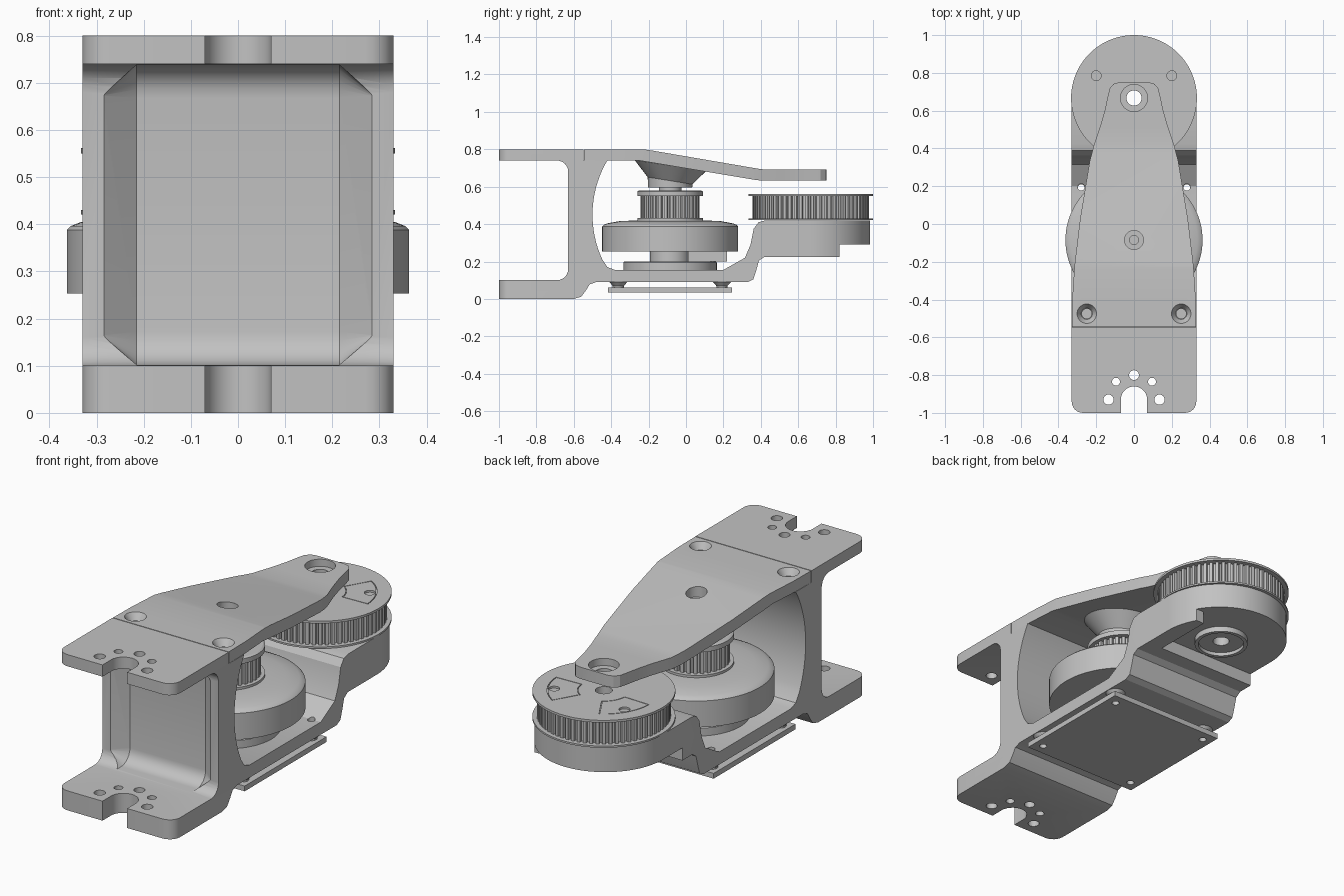
import bpy, bmesh
from math import sin, cos, pi, radians

old = bpy.data.objects.get("Cube")
if old:
    bpy.data.objects.remove(old)

grey = bpy.data.materials.new("plain_grey")
grey.use_nodes = True
COL = (0.54, 0.54, 0.54, 1)
grey.diffuse_color = COL
grey.node_tree.nodes["Principled BSDF"].inputs["Base Color"].default_value = COL

MOTOR_Y, WHEEL_Y, HALF = -0.085, 0.667, 0.33


def finish(name, bm):
    bmesh.ops.recalc_face_normals(bm, faces=bm.faces)
    me = bpy.data.meshes.new(name)
    bm.to_mesh(me)
    bm.free()
    me.materials.append(grey)
    ob = bpy.data.objects.new(name, me)
    bpy.context.collection.objects.link(ob)
    return ob


def prism(name, pts, lo, hi, axis="z"):
    """Extrude a closed outline along z (xy points) or x (yz points)."""
    put = (lambda p, h: (p[0], p[1], h)) if axis == "z" else (lambda p, h: (h, p[0], p[1]))
    bm = bmesh.new()
    a = [bm.verts.new(put(p, lo)) for p in pts]
    b = [bm.verts.new(put(p, hi)) for p in pts]
    bm.faces.new(a)
    bm.faces.new(b)
    for i in range(len(pts)):
        j = (i + 1) % len(pts)
        bm.faces.new((a[i], a[j], b[j], b[i]))
    return finish(name, bm)


def arc(cx, cy, r, a0, a1, n):
    return [(cx + r * cos(radians(a0 + (a1 - a0) * i / n)),
             cy + r * sin(radians(a0 + (a1 - a0) * i / n))) for i in range(n + 1)]


def lathe(name, x, y, prof, n=64):
    """Solid of revolution from (radius, z) pairs, bottom to top."""
    bm = bmesh.new()
    rings = [[bm.verts.new((x + r * cos(2 * pi * i / n), y + r * sin(2 * pi * i / n), z))
              for i in range(n)] for r, z in prof]
    bm.faces.new(rings[0])
    bm.faces.new(rings[-1])
    for a, b in zip(rings, rings[1:]):
        for i in range(n):
            j = (i + 1) % n
            bm.faces.new((a[i], a[j], b[j], b[i]))
    return finish(name, bm)


def boolean(ob, cutter, op="DIFFERENCE"):
    m = ob.modifiers.new("cut", "BOOLEAN")
    m.operation, m.object, m.solver = op, cutter, "EXACT"
    bpy.context.view_layer.objects.active = ob
    bpy.ops.object.modifier_apply(modifier=m.name)
    bpy.data.objects.remove(cutter)


def hole(ob, x, y, r, lo=-0.1, hi=1.0, r_top=None):
    boolean(ob, lathe("cutter", x, y, [(r, lo), (r_top or r, hi)], 32))


def box(name, lo, hi):
    pts = [(lo[0], lo[1]), (hi[0], lo[1]), (hi[0], hi[1]), (lo[0], hi[1])]
    return prism(name, pts, lo[2], hi[2])


# main frame: side profile trimmed by its plan outline
side = [(-1.1, 0), (-.6, 0), (-.56, .012), (-.535, .045), (-.515, .078), (-.48, .09),
        (.33, .09), (.36, .105), (.375, .15), (.39, .205), (.42, .225), (.82, .225),
        (.82, .29), (1.1, .29), (1.1, .42), (.425, .42), (.388, .41), (.362, .375),
        (.345, .29), (.315, .22), (.2, .155), (-.38, .155), (-.42, .17)]
side += arc(.07, .45, .57, 205, 152, 16)
side += [(-.42, .74), (-.549, .74), (-.549, .8), (-1.1, .8), (-1.1, .74)]
side += arc(-.69, .68, .06, 90, 0, 6) + arc(-.69, .16, .06, 0, -90, 6) + [(-1.1, .1)]
frame = prism("frame", side, -.5, .5, "x")
plan = arc(HALF - .06, -.94, .06, -90, 0, 6) + arc(0, WHEEL_Y - .012, HALF, 0, 180, 48)
plan += arc(-HALF + .06, -.94, .06, 180, 270, 6)
plan += [(-.07, -1)] + arc(0, -.93, .07, 180, 0, 14) + [(.07, -1)]
boolean(frame, prism("cutter", plan, -.2, 1), "INTERSECT")

# recess on the fork web: rounded slot with slanted side walls
slot = [(-.7, .738)] + arc(-.64, .668, .07, 90, 0, 6) + arc(-.64, .172, .07, 0, -90, 6) + [(-.7, .102)]
bm = bmesh.new()
for s in (-1, 1):
    for y, z in slot:
        bm.verts.new((s * .215, y, z))
    for z in (.165, .672):
        bm.verts.new((s * .29, -.635, z))
bmesh.ops.convex_hull(bm, input=bm.verts)
boolean(frame, finish("cutter", bm))

# fork holes, axle bore, one-sided underside step
hole(frame, 0, -.8, .026)
for s in (-1, 1):
    hole(frame, s * .095, -.835, .021)
    hole(frame, s * .135, -.93, .027)
    hole(frame, s * .28, .195, .018, .05, .3)
boolean(frame, box("cutter", (-.5, .5, .1), (.24, 1.1, .29)))
hole(frame, 0, WHEEL_Y, .04)

# bearing ring under the large pulley
bearing = lathe("lower_bearing", 0, WHEEL_Y, [(.13, .262), (.13, .3)], 48)
hole(bearing, 0, WHEEL_Y, .112, .2, .28)
hole(bearing, 0, WHEEL_Y, .04)

# cover arm: bent side profile trimmed by a tapered outline
bend = [(-.545, .74), (-.25, .74), (.38, .635), (.42, .632), (.75, .632), (.75, .692),
        (.42, .692), (.38, .697), (-.18, .793), (-.23, .8), (-.545, .8)]
cover = prism("cover_arm", bend, -.5, .5, "x")
half = [(HALF, -.6), (.327, -.4), (.315, -.22), (.285, .03), (.235, .33), (.212, .42),
        (.178, .52), (.155, .6), (.138, .68), (.128, .72), (.108, .742), (.08, .75)]
outline = half + [(-x, y) for x, y in reversed(half)]
boolean(cover, prism("cutter", outline, .5, 1), "INTERSECT")

# tilted flared boss under the cover
boss = lathe("cover_boss", 0, MOTOR_Y, [(.118, .595), (.12, .632), (.19, .712), (.19, .73)])
for v in boss.data.vertices:
    if v.co.z > .61:
        v.co.z -= .16 * (v.co.y - MOTOR_Y)
for ob in (cover, boss):
    hole(ob, 0, MOTOR_Y, .024)
    hole(ob, 0, MOTOR_Y, .05, .73)
hole(cover, 0, WHEEL_Y, .04)
hole(cover, 0, WHEEL_Y, .072, .655)
for s in (-1, 1):
    hole(cover, s * .25, -.475, .026)
    hole(cover, s * .25, -.475, .03, .765, .801, .052)


def toothed(name, y, r, depth, teeth, lo, hi):
    pts = []
    for i in range(teeth):
        for f, rr in ((0, r), (.5, r), (.6, r - depth), (.9, r - depth)):
            a = 2 * pi * (i + f) / teeth
            pts.append((rr * cos(a), y + rr * sin(a)))
    return prism(name, pts, lo, hi)


# large pulley
wheel = [toothed("large_pulley_teeth", WHEEL_Y, .312, .016, 64, .428, .552),
         lathe("large_pulley_lower_flange", 0, WHEEL_Y, [(.333, .421), (.333, .43)], 96),
         lathe("large_pulley_upper_flange", 0, WHEEL_Y, [(.333, .55), (.333, .562)], 96)]
for ob in wheel:
    hole(ob, 0, WHEEL_Y, .04)


def sector(a0, a1, d):
    return (arc(0, WHEEL_Y, .265 - d, a0 + d * 200, a1 - d * 200, 12)
            + arc(0, WHEEL_Y, .12 + d, a1 - d * 400, a0 + d * 400, 8))


# thin outline groove and hole of each sector window
for a0, a1, s in ((2, 60, 1), (120, 178, -1)):
    groove = prism("cutter", sector(a0, a1, 0), .557, .6)
    boolean(groove, prism("inner", sector(a0, a1, .004), .5, .7))
    boolean(wheel[2], groove)
    hole(wheel[2], s * .2, .785, .026, .552)

# small pulley on the motor shaft
toothed("small_pulley_teeth", MOTOR_Y, .157, .014, 30, .43, .552)
lathe("small_pulley_lower_flange", 0, MOTOR_Y, [(.175, .415), (.175, .432)])
lathe("small_pulley_upper_flange", 0, MOTOR_Y, [(.175, .55), (.175, .575), (.165, .58)])
lathe("shaft", 0, MOTOR_Y, [(.06, .57), (.06, .6)])

# motor
lathe("motor_bell", 0, MOTOR_Y, [(.363, .253), (.363, .388), (.355, .396), (.335, .404),
                                 (.27, .416), (.17, .42)], 96)
lathe("motor_stem", 0, MOTOR_Y, [(.107, .19), (.107, .26)])
lathe("motor_base", 0, MOTOR_Y, [(.25, .15), (.25, .195), (.245, .2)])
box("wire_block", (-.09, .01, .2), (.09, .22, .256))

# circuit plate on standoffs
plate = box("bottom_plate", (-HALF, -.417, .035), (HALF, .247, .062))
for x in (-.28, .28):
    for y in (-.362, .192):
        hole(plate, x, y, .018)
        standoff = lathe("standoff", x, y, [(.03, .06), (.03, .07), (.05, .092)], 24)
        hole(standoff, x, y, .018, 0, .2)

# smooth curved surfaces, keep corners crisp
bpy.ops.object.select_all(action="DESELECT")
for ob in bpy.context.scene.objects:
    if ob.type == "MESH" and grey.name in ob.data.materials:
        ob.select_set(True)
        bpy.context.view_layer.objects.active = ob
bpy.ops.object.shade_smooth_by_angle(angle=radians(25))
